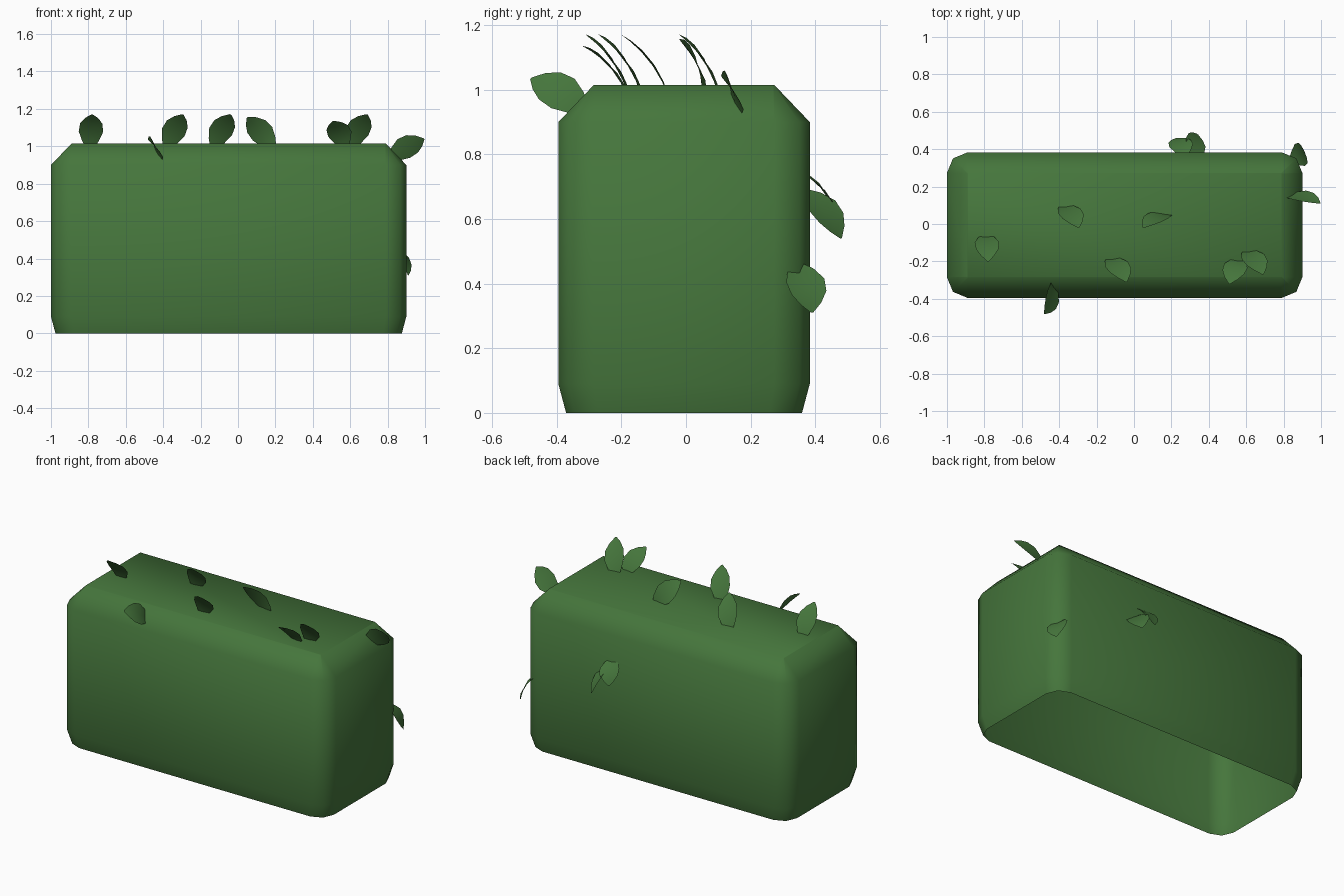
import bpy, bmesh, math
from mathutils import Vector

if "Cube" in bpy.data.objects:
    bpy.data.objects.remove(bpy.data.objects["Cube"])


def material(name, col):
    m = bpy.data.materials.new(name)
    m.diffuse_color = (*col, 1)
    m.use_nodes = True
    m.node_tree.nodes["Principled BSDF"].inputs["Base Color"].default_value = m.diffuse_color
    return m


green = material("hedge green", (0.06, 0.18, 0.045))


def make_object(name, bm, angle):
    me = bpy.data.meshes.new(name)
    bm.to_mesh(me)
    bm.free()
    ob = bpy.data.objects.new(name, me)
    bpy.context.collection.objects.link(ob)
    me.materials.append(green)
    bpy.ops.object.select_all(action='DESELECT')
    ob.select_set(True)
    bpy.context.view_layer.objects.active = ob
    bpy.ops.object.shade_smooth_by_angle(angle=math.radians(angle))
    return ob


# hedge body: stacked rounded-rectangle rings, open underneath
CX, CY, HX, HY = -0.05, -0.006, 0.95, 0.389


def ring(bm, z, inset, r):
    pts = []
    hx, hy = HX - inset, HY - inset
    for q, (sx, sy) in enumerate(((1, 1), (-1, 1), (-1, -1), (1, -1))):
        for k in range(3):
            a = math.radians(90 * q + 45 * k)
            pts.append(bm.verts.new((CX + sx * (hx - r) + r * math.cos(a),
                                     CY + sy * (hy - r) + r * math.sin(a), z)))
    return pts


bm = bmesh.new()
rings = [ring(bm, *p) for p in ((0, 0.024, 0.10), (0.09, 0, 0.11),
                                (0.90, 0, 0.11), (1.015, 0.11, 0.004))]
for lo, hi in zip(rings, rings[1:]):
    for i in range(12):
        j = (i + 1) % 12
        bm.faces.new((lo[i], lo[j], hi[j], hi[i]))
bm.faces.new(rings[-1])
make_object("hedge_body", bm, 60)

# leaves: curved single-sheet blades with a pointed outline
OUTLINE = ((0, 0.15), (0.22, 0.68), (0.45, 1.0), (0.68, 0.92), (0.86, 0.55), (1, 0.06))


def leaf(name, base, tip, side, width=0.13, bulge=0.025):
    base, tip, side = Vector(base), Vector(tip), Vector(side)
    d = (tip - base).normalized()
    base = base - d * 0.045          # stem end sinks into the hedge
    side = (side - d * side.dot(d)).normalized()
    n = side.cross(d)
    if n.z < 0:
        n = -n
    bm = bmesh.new()
    rows = []
    for t, w in OUTLINE:
        c = base.lerp(tip, t) + n * bulge * 4 * t * (1 - t) * 0.8
        rows.append([bm.verts.new(c + side * (s * w * width / 2) + n * (0.006 * abs(s) * w))
                     for s in (-1, 0, 1)])
    for a, b in zip(rows, rows[1:]):
        for k in range(2):
            bm.faces.new((a[k], a[k + 1], b[k + 1], b[k]))
    make_object(name, bm, 60)


X = (1, 0, 0)
LEAVES = (
    ((-0.79, -0.08, 1.01), (-0.78, -0.20, 1.17), X),
    ((-0.37, 0.08, 1.01), (-0.295, -0.02, 1.17), X),
    ((-0.12, -0.20, 1.01), (-0.04, -0.31, 1.17), X),
    ((0.17, 0.04, 1.01), (0.05, -0.02, 1.155), X),
    ((0.56, -0.21, 1.01), (0.51, -0.32, 1.135), X),
    ((0.61, -0.16, 1.01), (0.69, -0.27, 1.17), X),
    ((-0.44, -0.34, 0.95), (-0.48, -0.48, 1.035), (-0.5, 0, 0.86)),
    ((0.84, 0.14, 0.95), (0.995, 0.11, 1.04), (0, -0.4, 0.9)),
    ((0.26, 0.38, 0.71), (0.23, 0.46, 0.61), X),
    ((0.30, 0.38, 0.66), (0.34, 0.48, 0.54), (0.7, -0.5, -0.3)),
    ((0.85, 0.35, 0.43), (0.91, 0.39, 0.31), (-0.4, 0.9, 0.07)),
)
for i, (b, t, s) in enumerate(LEAVES):
    leaf(f"leaf_{i + 1}", b, t, s)
